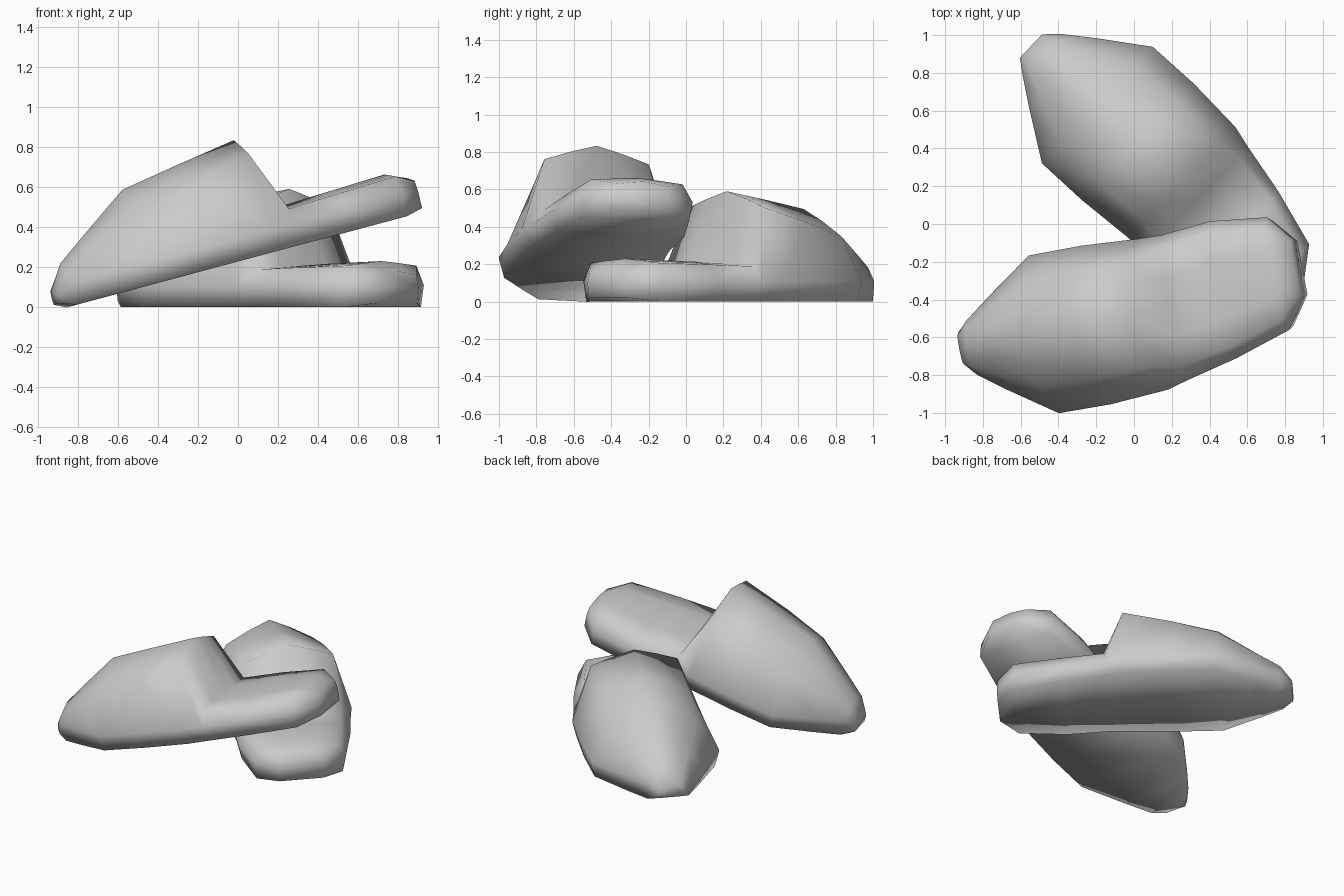
import bpy, bmesh, math
from mathutils import Matrix

if "Cube" in bpy.data.objects:
    bpy.data.objects.remove(bpy.data.objects["Cube"])

# Sections from heel to toe: position, inner edge, outer edge, sole height,
# top height, shoulder width, shoulder height
SECTIONS = [
    (-0.025, -0.22, 0.09, 0.02, 0.18, 0.90, 0.88),
    (0.09, -0.36, 0.25, 0.00, 0.23, 0.82, 0.90),
    (0.40, -0.40, 0.34, 0.00, 0.22, 0.82, 0.90),
    (0.68, -0.38, 0.40, 0.00, 0.21, 0.82, 0.90),
    (0.80, -0.385, 0.43, 0.00, 0.59, 0.70, 0.85),
    (1.12, -0.41, 0.445, 0.00, 0.542, 0.69, 0.78),
    (1.41, -0.415, 0.436, 0.00, 0.495, 0.66, 0.70),
    (1.66, -0.25, 0.262, 0.00, 0.325, 0.68, 0.74),
    (1.81, -0.145, 0.15, 0.00, 0.22, 0.70, 0.82),
    (1.88, -0.09, 0.08, 0.03, 0.11, 0.80, 0.86),
]


def section_ring(inner, outer, base, top, shoulder, drop):
    """Closed outline: flat sole, bulging side walls, rounded top."""
    mid, half = (inner + outer) / 2, (outer - inner) / 2
    rise = top - base
    side = base + min(0.11, rise * 0.5)
    right = [(0.93, base), (1.0, side), (shoulder, base + drop * rise),
             (shoulder * 0.5, base + (0.55 + 0.45 * drop) * rise)]
    ring = right + [(0, top)] + [(-y, z) for y, z in reversed(right)]
    return [(mid + half * y, z) for y, z in ring]


def make_slipper(name, side, matrix):
    bm = bmesh.new()
    rings = []
    for u, *shape in SECTIONS:
        rings.append([bm.verts.new((u, side * y, z)) for y, z in section_ring(*shape)])
    n = len(rings[0])
    for a, b in zip(rings, rings[1:]):
        for i in range(n):
            j = (i + 1) % n
            bm.faces.new((a[i], a[j], b[j], b[i]))
    bm.faces.new(rings[0])
    bm.faces.new(rings[-1])
    bmesh.ops.recalc_face_normals(bm, faces=bm.faces)
    for face in bm.faces:
        face.smooth = True  # soft all over, sole rim included
    mesh = bpy.data.meshes.new(name)
    bm.to_mesh(mesh)
    bm.free()
    ob = bpy.data.objects.new(name, mesh)
    bpy.context.collection.objects.link(ob)
    ob.matrix_world = matrix
    return ob


# Slipper lying flat on the floor
make_slipper("flat_slipper", -1,
             Matrix.Translation((0.82, -0.35, 0)) @
             Matrix.Rotation(math.atan2(0.69, -0.725), 4, 'Z'))

# Slipper with its heel propped on the other one
make_slipper("leaning_slipper", 1,
             Matrix.Translation((0.885, -0.30, 0.465)) @
             Matrix.Rotation(math.radians(-15), 4, 'Y') @
             Matrix.Rotation(math.radians(191.2), 4, 'Z'))
